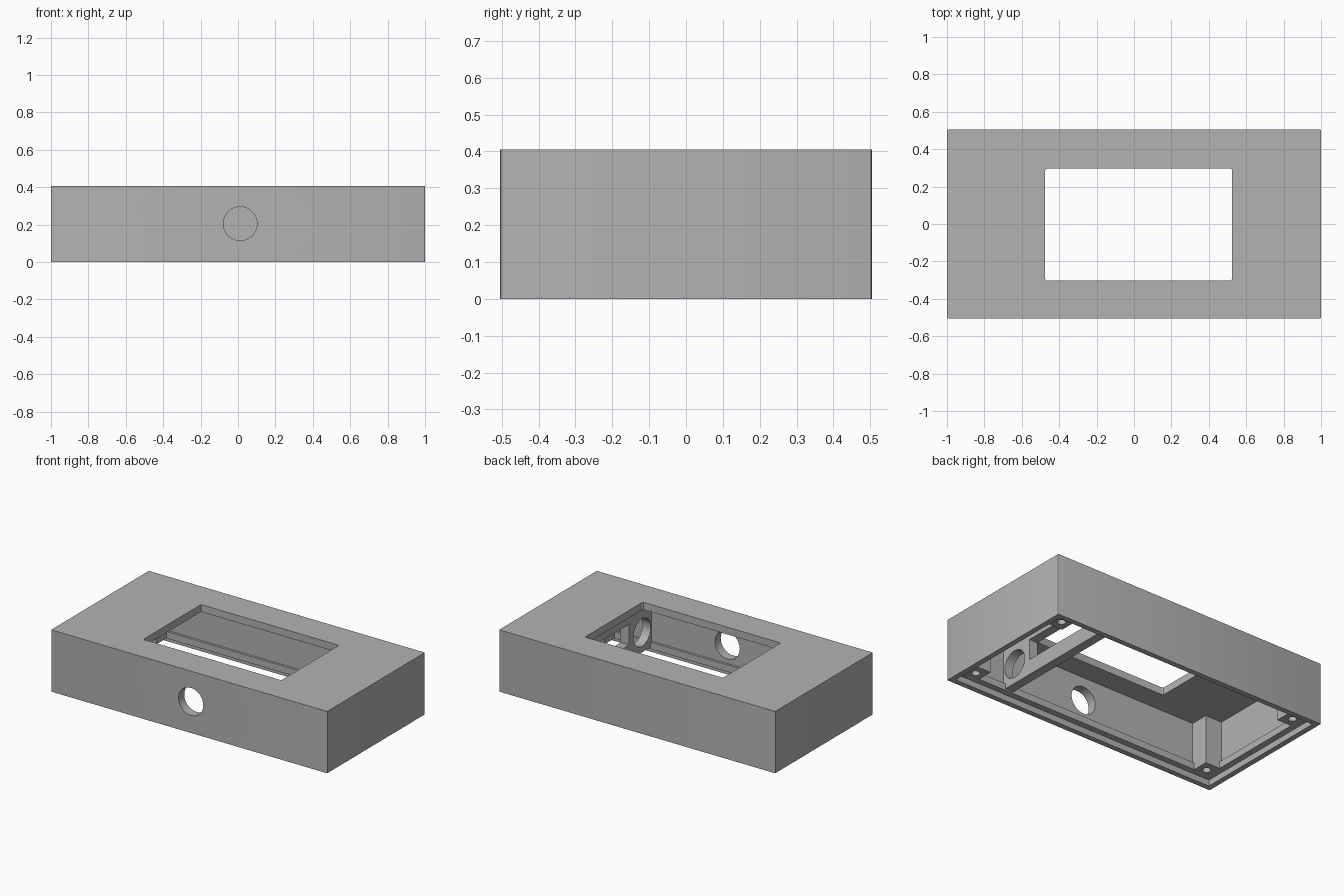
import bpy
import bmesh
from math import radians
from mathutils import Matrix, Vector

cube = bpy.data.objects.get("Cube")
if cube:
    bpy.data.objects.remove(cube, do_unlink=True)

grey = bpy.data.materials.new("plain grey")
grey.use_nodes = True
grey.diffuse_color = (0.45, 0.45, 0.45, 1)
grey.node_tree.nodes["Principled BSDF"].inputs["Base Color"].default_value = grey.diffuse_color


def finish(bm, name):
    mesh = bpy.data.meshes.new(name)
    bm.to_mesh(mesh)
    bm.free()
    mesh.materials.append(grey)
    obj = bpy.data.objects.new(name, mesh)
    bpy.context.collection.objects.link(obj)
    return obj


def box(name, low, high, corner=0):
    """Box between two corners, optionally with rounded vertical edges."""
    low, high = Vector(low), Vector(high)
    bm = bmesh.new()
    bmesh.ops.create_cube(bm, size=1)
    bmesh.ops.scale(bm, vec=high - low, verts=bm.verts)
    bmesh.ops.translate(bm, vec=(low + high) / 2, verts=bm.verts)
    if corner:
        upright = [e for e in bm.edges
                   if abs(e.verts[0].co.z - e.verts[1].co.z) > 0.01]
        bmesh.ops.bevel(bm, geom=upright, offset=corner, segments=3,
                        profile=0.5, affect='EDGES')
    return finish(bm, name)


def rod(name, centre, radius, length, axis):
    bm = bmesh.new()
    turn = {'X': Matrix.Rotation(radians(90), 4, 'Y'),
            'Y': Matrix.Rotation(radians(90), 4, 'X'),
            'Z': Matrix.Identity(4)}[axis]
    bmesh.ops.create_cone(bm, cap_ends=True, segments=40, radius1=radius,
                          radius2=radius, depth=length,
                          matrix=Matrix.Translation(centre) @ turn)
    return finish(bm, name)


def cut(obj, *cutters):
    """Subtract each cutter, then remove it."""
    bpy.context.view_layer.objects.active = obj
    for cutter in cutters:
        cutter.hide_render = True
        mod = obj.modifiers.new("cut", 'BOOLEAN')
        mod.operation = 'DIFFERENCE'
        mod.solver = 'EXACT'
        mod.object = cutter
        bpy.ops.object.modifier_apply(modifier=mod.name)
        bpy.data.objects.remove(cutter, do_unlink=True)


def smooth(obj):
    bpy.ops.object.select_all(action='DESELECT')
    obj.select_set(True)
    bpy.context.view_layer.objects.active = obj
    bpy.ops.object.shade_smooth_by_angle(angle=radians(30))


# Main dimensions
HX, HY, TOP = 1.0, 0.505, 0.405
CEILING = 0.357
IX, IY = 0.94, 0.445
SEAT = 0.04

# Shell: cavity, lower ledge, lid recess, display window and front port
shell = box("enclosure_shell", (-HX, -HY, 0), (HX, HY, TOP), 0.006)
cut(shell,
    box("cavity", (-IX, -IY, 0.085), (IX, IY, CEILING)),
    box("ledge_opening", (-IX + 0.015, -IY + 0.015, 0.02),
        (IX - 0.015, IY - 0.015, 0.1)),
    box("lid_recess", (-HX + 0.035, -HY + 0.035, -0.1),
        (HX - 0.035, HY - 0.035, SEAT)),
    box("display_window", (-0.475, -0.302, 0.3), (0.525, 0.296, 0.5), 0.01),
    rod("front_port", (0.012, -0.48, 0.205), 0.09, 0.2, 'Y'))
smooth(shell)

# Corner posts with screw holes
for sx, side in ((1, "left"), (-1, "right")):
    for sy, end in ((1, "back"), (-1, "front")):
        xs = sorted((sx * 0.82, sx * (IX + 0.01)))
        ys = sorted((sy * 0.325, sy * (IY + 0.01)))
        post = box(f"{end}_{side}_post", (xs[0], ys[0], SEAT),
                   (xs[1], ys[1], CEILING + 0.01))
        cut(post, rod("screw_hole", (sx * 0.88, sy * 0.39, SEAT), 0.025, 0.3, 'Z'))
        smooth(post)

# Inner partition with a round port and a wide slot
partition = box("partition", (0.56, -IY - 0.01, 0.05),
                (0.62, IY + 0.01, CEILING + 0.01))
cut(partition,
    rod("side_port", (0.59, -0.345, 0.18), 0.09, 0.3, 'X'),
    box("slot", (0.5, -0.21, 0.15), (0.7, 0.37, 0.285)))
smooth(partition)
